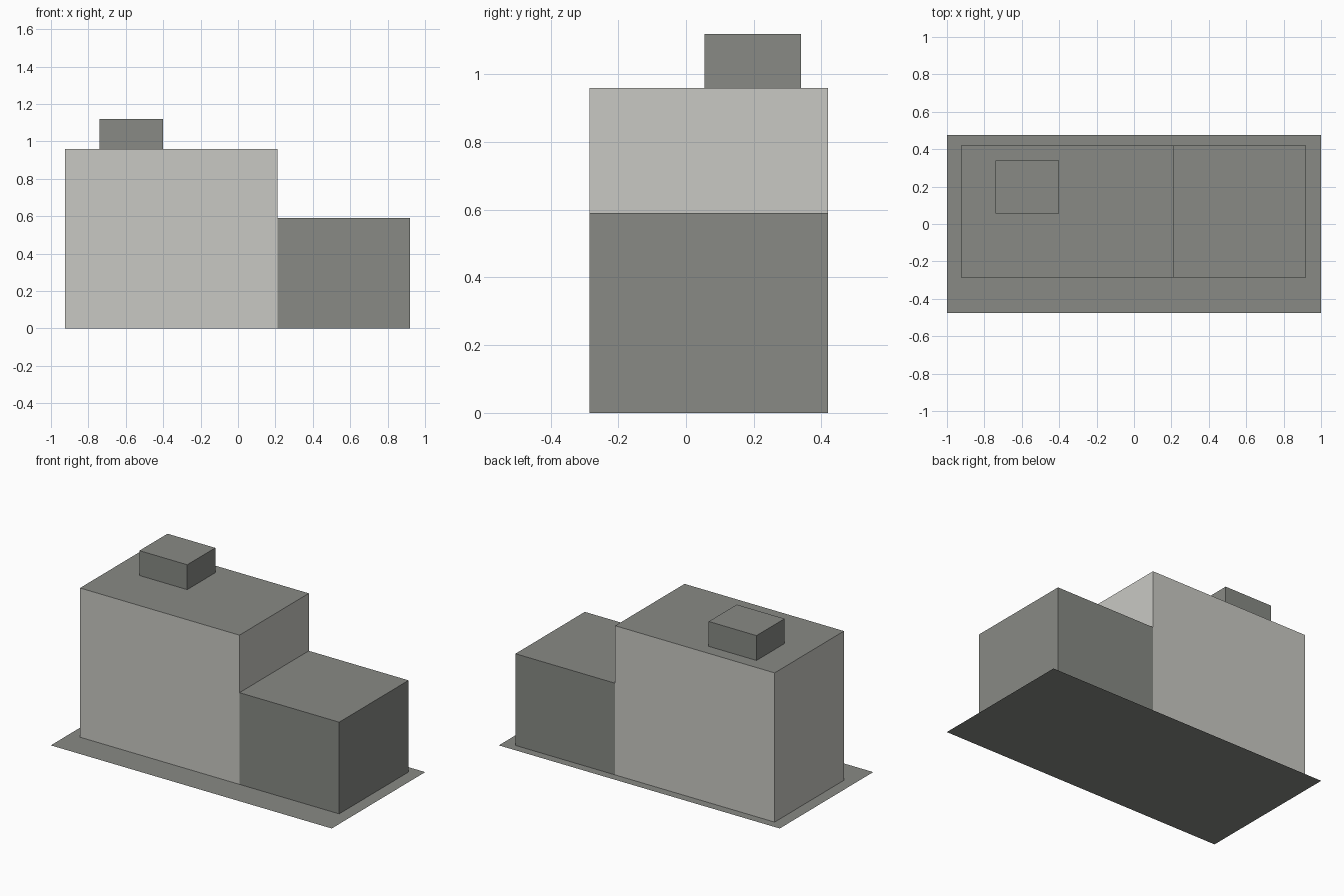
import bpy
import bmesh

if "Cube" in bpy.data.objects:
    bpy.data.objects.remove(bpy.data.objects["Cube"])


def srgb(*rgb):
    return [((c / 255 + 0.055) / 1.055) ** 2.4 for c in rgb] + [1.0]


def material(name, colour):
    mat = bpy.data.materials.new(name)
    mat.diffuse_color = colour
    mat.use_nodes = True
    mat.node_tree.nodes["Principled BSDF"].inputs["Base Color"].default_value = mat.diffuse_color
    return mat


grey = material("dark grey", srgb(136, 138, 133))
pale = material("pale grey", srgb(201, 201, 196))


def block(name, x, y, z, wall, roof, open_sides=((0, 0, -1),)):
    """Box between the given ranges, without the sides hidden by other parts."""
    bm = bmesh.new()
    bmesh.ops.create_cube(bm, size=1)
    for v in bm.verts:
        v.co = [r[0] if c < 0 else r[1] for c, r in zip(v.co, (x, y, z))]
    bm.normal_update()
    hidden = [f for f in bm.faces
              if any(sum(a * b for a, b in zip(f.normal, s)) > 0.9 for s in open_sides)]
    bmesh.ops.delete(bm, geom=hidden, context='FACES')
    for f in bm.faces:
        f.material_index = 1 if f.normal.z > 0.5 else 0
    mesh = bpy.data.meshes.new(name)
    bm.to_mesh(mesh)
    bm.free()
    mesh.materials.append(wall)
    mesh.materials.append(roof)
    obj = bpy.data.objects.new(name, mesh)
    bpy.context.collection.objects.link(obj)
    return obj


# Flat ground slab
bpy.ops.mesh.primitive_plane_add(size=2)
slab = bpy.context.object
slab.name = "ground_slab"
for v in slab.data.vertices:
    v.co.y *= 0.475
slab.data.materials.append(grey)

# Tall main building with pale walls and a dark roof
DEPTH = (-0.285, 0.42)
block("main_building", (-0.925, 0.21), DEPTH, (0, 0.96), pale, grey)

# Lower wing, open where it meets the main building
block("low_wing", (0.21, 0.92), DEPTH, (0, 0.59), grey, grey,
      ((0, 0, -1), (-1, 0, 0)))

# Small rooftop unit
block("roof_unit", (-0.74, -0.40), (0.055, 0.34), (0.96, 1.12), grey, grey)
